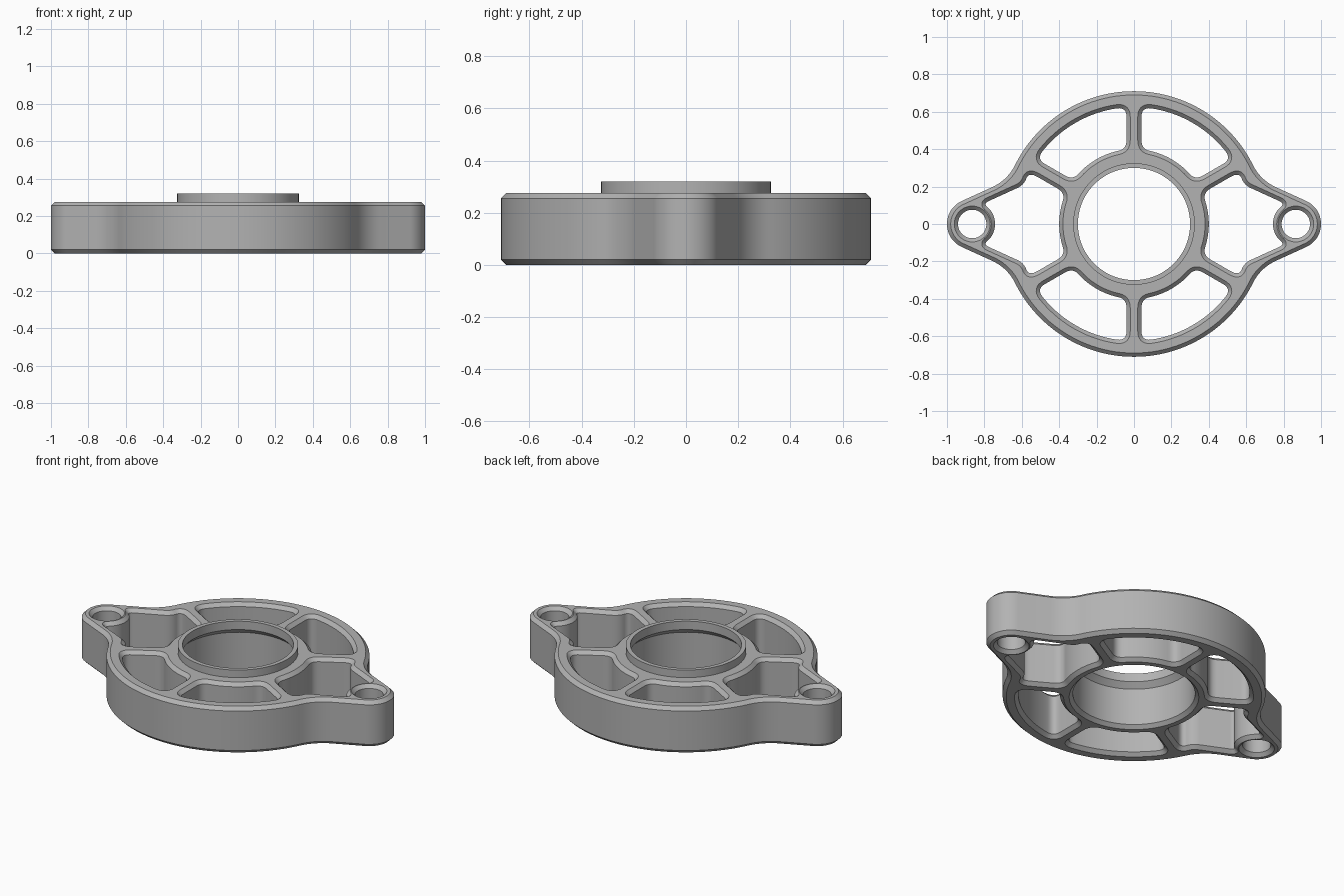
import bpy, bmesh
from math import sin, cos, asin, atan2, sqrt, pi, radians
from mathutils import Vector

HEIGHT, CHAMFER = 0.275, 0.02
RIM, RIM_IN, HUB, SPOKE = 0.71, 0.625, 0.40, 0.04
EAR_X, EAR_R, BOSS_R, EAR_HOLE = 0.865, 0.135, 0.122, 0.076
SLOPE = radians(65.5)          # direction the ear flanks face
EAR = Vector((EAR_X, 0))
FLANK = Vector((-sin(SLOPE), cos(SLOPE)))

cube = bpy.data.objects.get("Cube")
if cube:
    bpy.data.objects.remove(cube, do_unlink=True)


def polar(r, a):
    return Vector((r * cos(a), r * sin(a)))


# Outline pieces: (point at t in 0..1, length, divisions)
def arc(centre, r, a0, a1):
    n = max(4, int(abs(a1 - a0) / radians(3)))
    return (lambda t: centre + polar(r, a0 + (a1 - a0) * t)), r * abs(a1 - a0), n


def line(p, q):
    return (lambda t: p.lerp(q, t)), (q - p).length, 1


def outline(pieces, rounds):
    """Join pieces in a closed ring, rounding the corner after each one."""
    pts = []
    for i, (f, length, n) in enumerate(pieces):
        g, g_length, _ = pieces[(i + 1) % len(pieces)]
        t0 = min(0.45, rounds[i - 1] / length)
        t1 = 1 - min(0.45, rounds[i] / length)
        pts += [f(t0 + (t1 - t0) * k / n) for k in range(n + 1)]
        if rounds[i] == 0:
            pts.pop()
            continue
        a, b, c = f(t1), f(1), g(min(0.45, rounds[i] / g_length))
        for k in range(1, 8):
            t = k / 8
            pts.append(a * (1 - t) ** 2 + b * 2 * t * (1 - t) + c * t * t)
    return pts


def circle(centre, r, n=96):
    return [centre + polar(r, 2 * pi * k / n) for k in range(n)]


def grow(pts, d):
    """Offset a ring outward along its corner normals."""
    n = len(pts)
    area = sum(pts[i - 1].x * pts[i].y - pts[i].x * pts[i - 1].y for i in range(n))
    s = 1 if area > 0 else -1
    out = []
    for i, p in enumerate(pts):
        e0 = (p - pts[i - 1]).normalized()
        e1 = (pts[(i + 1) % n] - p).normalized()
        m = Vector((e0.y + e1.y, -e0.x - e1.x)).normalized()
        out.append(p + m * (s * d / max(0.5, m.dot(Vector((e0.y, -e0.x))))))
    return out


def flank_hit(k, r):
    """Ear flank at distance k from the ear centre: start, and meeting with the rim."""
    start = EAR + polar(k, SLOPE)
    b = start.dot(FLANK)
    return start, start + FLANK * (-b - sqrt(b * b - start.dot(start) + r * r))


def flip(p):
    return Vector((p.x, -p.y))


def turn(p):
    return -p


def outer_ring():
    start, end = flank_hit(EAR_R, RIM)
    a = atan2(end.y, end.x)
    half = [arc(EAR, EAR_R, -SLOPE, SLOPE), line(start, end),
            arc(Vector((0, 0)), RIM, a, pi - a), line(turn(flip(end)), turn(flip(start)))]
    # second half is the first one turned by half a circle
    rest = [((lambda t, f=f: turn(f(t))), length, n) for f, length, n in half]
    return outline(half + rest, [0, 0.10, 0.10, 0] * 2)


def sector_pocket(a0, a1):
    o = Vector((0, 0))
    h, r = asin(SPOKE / HUB), asin(SPOKE / RIM_IN)
    pieces = [arc(o, HUB, a0 + h, a1 - h), line(polar(HUB, a1 - h), polar(RIM_IN, a1 - r)),
              arc(o, RIM_IN, a1 - r, a0 + r), line(polar(RIM_IN, a0 + r), polar(HUB, a0 + h))]
    return outline(pieces, [0.05] * 4)


def ear_pocket(side):
    o, a1 = Vector((0, 0)), radians(30)
    h, r = a1 - asin(SPOKE / HUB), a1 - asin(SPOKE / RIM_IN)
    k = EAR_R - 0.06
    start, c = flank_hit(k, RIM_IN)
    d = start + FLANK * sqrt(BOSS_R ** 2 - k ** 2)
    ca, da = atan2(c.y, c.x), atan2(d.y, d.x - EAR_X)
    a, b = polar(HUB, h), polar(RIM_IN, r)
    pieces = [arc(o, HUB, -h, h), line(a, b), arc(o, RIM_IN, r, ca), line(c, d),
              arc(EAR, BOSS_R, da, 2 * pi - da), line(flip(d), flip(c)),
              arc(o, RIM_IN, -ca, -r), line(flip(b), flip(a))]
    pts = outline(pieces, [0.05, 0.05, 0.04, 0.035, 0.035, 0.04, 0.05, 0.05])
    return [p * side for p in pts]


def chamfered(sign):
    c = sign * CHAMFER
    return [(c, 0), (0, CHAMFER), (0, HEIGHT - CHAMFER), (c, HEIGHT)]


# Each ring carries a wall profile of (offset, height) from bottom to top
walls = [(outer_ring(), chamfered(-1))]
for deg in (30, 90, 210, 270):
    walls.append((sector_pocket(radians(deg), radians(deg + 60)), chamfered(1)))
for side in (1, -1):
    walls.append((ear_pocket(side), chamfered(1)))
    walls.append((circle(EAR * side, EAR_HOLE, 48), chamfered(1)))
# Central bore with its inner lip and raised collar
walls.append((circle(Vector((0, 0)), 0.30),
              [(0.05, 0), (0.03, 0.02), (0.03, 0.24), (0, 0.27),
               (0, 0.32), (0.025, 0.32), (0.025, HEIGHT)]))

bm = bmesh.new()
caps = [[], []]
for pts, profile in walls:
    rings = [[bm.verts.new((p.x, p.y, z)) for p in grow(pts, off)] for off, z in profile]
    n = len(pts)
    for low, high in zip(rings, rings[1:]):
        for i in range(n):
            bm.faces.new((low[i - 1], low[i], high[i], high[i - 1]))
    for cap, ring in zip(caps, (rings[0], rings[-1])):
        cap += [bm.edges.get((ring[i - 1], ring[i])) for i in range(n)]
# Flat bottom and top between all the rings
for cap, z in zip(caps, (-1, 1)):
    bmesh.ops.triangle_fill(bm, edges=cap, use_beauty=True, normal=(0, 0, z))
bmesh.ops.recalc_face_normals(bm, faces=bm.faces[:])
mesh = bpy.data.meshes.new("flange_body")
bm.to_mesh(mesh)
bm.free()

grey = bpy.data.materials.new("light_grey_metal")
grey.use_nodes = True
grey.diffuse_color = (0.45, 0.45, 0.45, 1)
grey.node_tree.nodes["Principled BSDF"].inputs["Base Color"].default_value = (0.45, 0.45, 0.45, 1)
mesh.materials.append(grey)

body = bpy.data.objects.new("flange_body", mesh)
bpy.context.collection.objects.link(body)
bpy.ops.object.select_all(action="DESELECT")
body.select_set(True)
bpy.context.view_layer.objects.active = body
bpy.ops.object.shade_smooth_by_angle(angle=radians(30))
